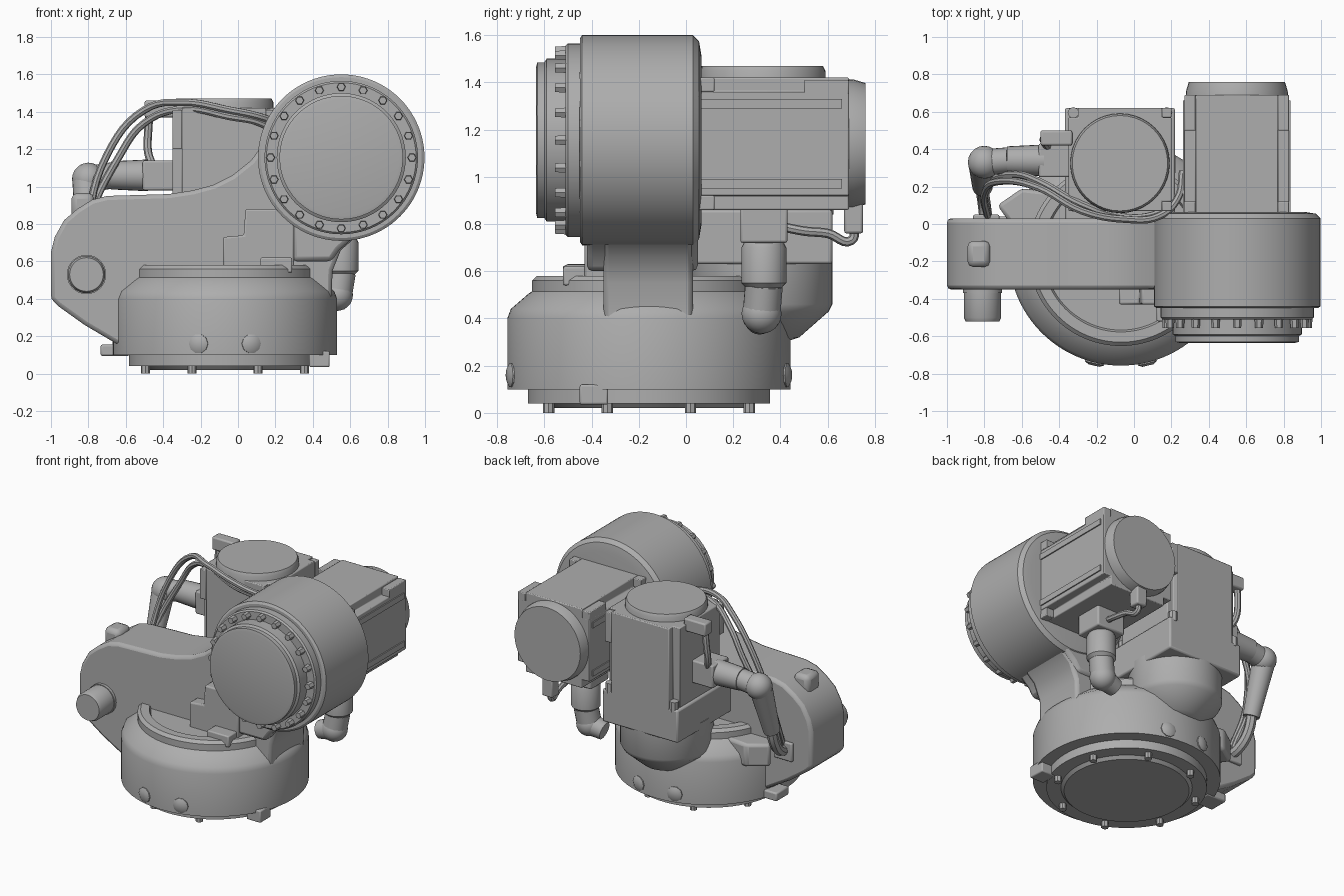
import bpy, bmesh, math
from mathutils import Vector

if "Cube" in bpy.data.objects:
    bpy.data.objects.remove(bpy.data.objects["Cube"])

GREY = (0.42, 0.42, 0.42, 1)
mat = bpy.data.materials.new("cast grey")
mat.use_nodes = True
mat.diffuse_color = GREY
mat.node_tree.nodes["Principled BSDF"].inputs["Base Color"].default_value = GREY
X, Y, Z = Vector((1, 0, 0)), Vector((0, 1, 0)), Vector((0, 0, 1))
parts = []


def add(name, bm, bevel=0):
    bmesh.ops.recalc_face_normals(bm, faces=bm.faces)
    mesh = bpy.data.meshes.new(name)
    bm.to_mesh(mesh)
    bm.free()
    mesh.materials.append(mat)
    ob = bpy.data.objects.new(name, mesh)
    bpy.context.collection.objects.link(ob)
    if bevel:
        mod = ob.modifiers.new("edge", "BEVEL")
        mod.width, mod.segments, mod.limit_method = bevel, 2, "ANGLE"
        mod.angle_limit = math.radians(40)
    parts.append(ob)


def lathe(name, profile, origin, axis=Z, seg=64):
    """Turn (radius, distance along axis) points about an axis."""
    bm = bmesh.new()
    turn = axis.to_track_quat("Z", "Y")
    rings = []
    for r, t in profile:
        angles = [2 * math.pi * i / seg for i in range(seg)]
        rings.append([bm.verts.new(Vector(origin) + turn @ Vector(
            (r * math.cos(a), r * math.sin(a), t))) for a in angles])
    for lo, hi in zip(rings, rings[1:]):
        for i in range(seg):
            j = (i + 1) % seg
            bm.faces.new((lo[i], lo[j], hi[j], hi[i]))
    bm.faces.new(rings[0])
    bm.faces.new(rings[-1])
    add(name, bm)


def rod(name, a, b, r, r2=None, seg=24):
    a, b = Vector(a), Vector(b)
    lathe(name, [(r, 0), (r2 or r, (b - a).length)], a, (b - a).normalized(), seg)


def prism(name, pts, axis, a, b, bevel=0):
    """Extrude a flat outline along y or z."""
    bm = bmesh.new()
    place = (lambda p: (p[0], a, p[1])) if axis is Y else (lambda p: (p[0], p[1], a))
    face = bm.faces.new([bm.verts.new(place(p)) for p in pts])
    out = bmesh.ops.extrude_face_region(bm, geom=[face])
    verts = [v for v in out["geom"] if isinstance(v, bmesh.types.BMVert)]
    bmesh.ops.translate(bm, verts=verts, vec=axis * (b - a))
    add(name, bm, bevel)


def box(name, x, y, z, bevel=0):
    prism(name, [(x[0], y[0]), (x[1], y[0]), (x[1], y[1]), (x[0], y[1])], Z, *z, bevel)


def ball(name, centre, r):
    bm = bmesh.new()
    bmesh.ops.create_icosphere(bm, subdivisions=3, radius=r)
    bmesh.ops.translate(bm, verts=bm.verts, vec=centre)
    add(name, bm)


def cable(name, pts, r):
    cu = bpy.data.curves.new(name, "CURVE")
    cu.dimensions, cu.bevel_depth, cu.bevel_resolution = "3D", r, 2
    cu.resolution_u, cu.use_fill_caps = 6, True
    sp = cu.splines.new("BEZIER")
    sp.bezier_points.add(len(pts) - 1)
    for bp, p in zip(sp.bezier_points, pts):
        bp.co = p
        bp.handle_left_type = bp.handle_right_type = "AUTO"
    cu.materials.append(mat)
    ob = bpy.data.objects.new(name, cu)
    bpy.context.collection.objects.link(ob)
    bpy.ops.object.select_all(action="DESELECT")
    ob.select_set(True)
    bpy.context.view_layer.objects.active = ob
    bpy.ops.object.convert(target="MESH")
    parts.append(bpy.context.view_layer.objects.active)


def notched(cx, cy, h, n):
    """Square outline with stepped corners."""
    k = h - n
    pts = [(h, -k), (h, k), (k, k), (k, h), (-k, h), (-k, k),
           (-h, k), (-h, -k), (-k, -k), (-k, -h), (k, -h), (k, -k)]
    return [(cx + x, cy + y) for x, y in pts]


# Turret with its stepped top and mounting plate
TX, TY = -0.07, -0.157
lathe("turret", [(0.4, 0.02), (0.42, 0.04), (0.513, 0.04), (0.513, 0.1), (0.6, 0.1),
                 (0.6, 0.4), (0.585, 0.44), (0.51, 0.505), (0.495, 0.515), (0.495, 0.56),
                 (0.475, 0.58), (0.42, 0.58), (0.41, 0.56)], (TX, TY, 0), seg=96)
for i in range(8):
    a = math.radians(22.5 + 45 * i)
    x, y = TX + 0.46 * math.cos(a), TY + 0.46 * math.sin(a)
    rod("mounting_bolt", (x, y, 0), (x, y, 0.06), 0.024, seg=8)
for side in (-1, 1):
    for x in (-0.21, 0.07):
        d = Vector((x - TX, side * 0.58, 0)).normalized()
        lathe("turret_lug", [(0.052, 0), (0.052, 0.06), (0.03, 0.072)],
              Vector((TX, TY, 0.16)) + d * 0.545, d, 10)
box("front_foot", (0.38, 0.49), (-0.45, -0.33), (0.035, 0.12), 0.008)
box("side_foot", (-0.735, -0.58), (-0.1, 0.04), (0.095, 0.155), 0.01)

# Arm housing that sweeps up to the drum, with the neck below it
prism("arm_housing", [
    (-1, 0.4), (-0.96, 0.36), (-0.82, 0.26), (-0.65, 0.16), (-0.45, 0.16), (0.4, 0.36),
    (0.5, 0.36), (0.505, 0.55), (0.55, 0.66), (0.63, 0.73), (0.75, 0.8), (0.55, 1.16),
    (0.15, 1.25), (0.07, 1.14), (-0.03, 1.06), (-0.13, 1.01), (-0.24, 0.98),
    (-0.37, 0.96), (-0.7, 0.95), (-0.78, 0.93), (-0.86, 0.88), (-0.93, 0.82),
    (-0.98, 0.73), (-1, 0.65)], Y, -0.35, 0.03, 0.022)
prism("neck_flare", [(0.29, 0.6), (0.5, 0.6), (0.54, 0.66), (0.62, 0.73), (0.75, 0.79),
                     (0.55, 1), (0.29, 0.9)], Y, -0.42, 0.05, 0.025)
lathe("housing_stub", [(0.105, 0), (0.105, 0.02), (0.1, 0.02), (0.1, 0.15), (0.09, 0.17)],
      (-0.81, -0.35, 0.53), -Y, 32)
box("top_fitting", (-0.89, -0.77), (-0.23, -0.09), (0.82, 0.965), 0.03)
prism("stop_bracket", [(-0.08, 0.54), (-0.08, 0.73), (0.03, 0.74), (0.04, 0.88),
                       (0.3, 0.88), (0.3, 0.54)], Y, -0.43, -0.33, 0.01)
box("stop_block", (0.12, 0.29), (-0.52, -0.4), (0.54, 0.62), 0.008)

# Shoulder drum with bolted front flange
DX, DZ = 0.552, 1.155
lathe("drum", [(0.43, -0.45), (0.445, -0.44), (0.445, 0.03), (0.42, 0.055), (0.36, 0.065)],
      (DX, 0, DZ), Y, 96)
lathe("drum_flange", [(0.41, 0.4), (0.41, 0.5), (0.4, 0.51), (0.345, 0.51), (0.345, 0.59),
                      (0.33, 0.6), (0.33, 0.63), (0.31, 0.635)], (DX, 0, DZ), -Y, 96)
for i in range(20):
    a = 2 * math.pi * i / 20
    x, z = DX + 0.378 * math.cos(a), DZ + 0.378 * math.sin(a)
    rod("flange_bolt", (x, -0.48, z), (x, -0.555, z), 0.026, 0.021, 6)

# Rear motor lying along y
MX, MZ = 0.55, 1.14
prism("rear_motor", notched(MX, MZ, 0.28, 0.06), Y, 0.03, 0.69, 0.006)
lathe("rear_motor_cap", [(0.275, 0.66), (0.272, 0.71), (0.257, 0.76)], (MX, 0, MZ), Y, 40)
for sx in (-1, 1):
    for sz in (-1, 1):
        x, z = MX + sx * 0.25, MZ + sz * 0.25
        box("rear_motor_corner", (x - 0.03, x + 0.03), (0.04, 0.12), (z - 0.03, z + 0.03), 0.005)
    x, z = MX + sx * 0.25, MZ + 0.24
    box("rear_motor_top_corner", (x - 0.03, x + 0.03), (0.5, 0.69), (z - 0.03, z + 0.03), 0.005)
    for z in (0.97, 1.31):
        x = MX + sx * 0.28
        box("rear_motor_rib", (x - 0.008, x + 0.008), (0.06, 0.66), (z - 0.02, z + 0.02))
box("rear_motor_socket", (0.44, 0.66), (0.23, 0.43), (0.72, 0.88), 0.01)
lathe("rear_motor_plug", [(0.07, 0.48), (0.075, 0.53), (0.095, 0.55), (0.095, 0.7), (0.085, 0.72)],
      (0.55, 0.33, 0), Z, 24)
ball("rear_motor_elbow", (0.53, 0.32, 0.42), 0.085)
rod("rear_motor_elbow_top", (0.53, 0.32, 0.42), (0.55, 0.33, 0.54), 0.08)
rod("rear_motor_elbow_end", (0.53, 0.32, 0.42), (0.42, 0.31, 0.39), 0.075, 0.06)
box("rear_cap_fitting", (0.52, 0.6), (0.67, 0.75), (0.76, 0.92), 0.01)
cable("rear_cap_cable", [(0.56, 0.71, 0.8), (0.56, 0.7, 0.73), (0.57, 0.6, 0.76),
                         (0.58, 0.5, 0.77), (0.57, 0.4, 0.79)], 0.02)

# Upright motor on its flared gear case
UX, UY = -0.075, 0.345
prism("upright_motor", notched(UX, UY, 0.275, 0.05), Z, 0.8, 1.42, 0.006)
lathe("upright_motor_cap", [(0.267, 1.38), (0.265, 1.45), (0.255, 1.47)],
      (UX, 0.325, 0), Z, 40)
box("motor_adapter", (-0.37, 0.22), (0.0, 0.62), (0.63, 0.86), 0.012)
lathe("gear_case", [(0.1, 0.3), (0.16, 0.32), (0.285, 0.43), (0.3, 0.46), (0.3, 0.68)],
      (UX, 0.32, 0), Z, 48)
for sx in (-1, 1):
    for sy in (-1, 1):
        x, y = UX + sx * 0.25, UY + sy * 0.25
        rod("adapter_bolt", (x, y, 0.84), (x, y, 0.91), 0.03, seg=8)
        if (sx, sy) != (-1, 1):
            box("upright_motor_corner", (x - 0.025, x + 0.025), (y - 0.025, y + 0.025),
                (1.2, 1.41), 0.005)
prism("housing_gusset", [(-0.73, 0.1), (-0.6, 0.19), (-0.34, 0.16), (-0.34, 0), (-0.66, 0)],
      Z, 0.36, 0.52, 0.02)

# Side connector of the upright motor
box("side_socket", (-0.51, -0.33), (0.25, 0.43), (0.98, 1.14), 0.01)
rod("side_plug", (-0.68, 0.34, 1.06), (-0.48, 0.34, 1.06), 0.075, 0.085)
ball("side_elbow", (-0.8, 0.33, 1.04), 0.088)
rod("side_elbow_neck", (-0.8, 0.33, 1.04), (-0.67, 0.34, 1.06), 0.07)
rod("down_plug", (-0.81, 0.32, 1.02), (-0.81, 0.2, 0.68), 0.075, 0.055)
cable("down_cable", [(-0.81, 0.21, 0.7), (-0.81, 0.17, 0.58), (-0.8, 0.1, 0.5),
                     (-0.79, 0.01, 0.47)], 0.035)
box("cable_entry", (-0.86, -0.72), (0.02, 0.05), (0.41, 0.54), 0.008)
box("upper_socket", (-0.5, -0.33), (0.42, 0.5), (1.37, 1.46), 0.01)
cable("upper_lead", [(-0.47, 0.46, 1.42), (-0.48, 0.46, 1.3), (-0.48, 0.44, 1.18),
                     (-0.45, 0.4, 1.1)], 0.022)

# Loose cables looping over to the rear motor
for dy, dz in ((0, 0), (0.035, -0.07)):
    cable("looping_cable", [
        (-0.78, 0.03 + dy, 0.5), (-0.8, 0.16 + dy, 0.78), (-0.7 - dz, 0.23 + dy, 1.17),
        (-0.5, 0.19 + dy, 1.41 + dz), (-0.28, 0.07 + dy, 1.45 + dz / 2),
        (-0.05, 0.025 + dy / 3, 1.41 + dz / 2), (0.13, 0.04 + dy / 2, 1.37 + dz / 2),
        (0.235, 0.14, 1.32 + dz), (0.26, 0.28, 1.28 + dz)], 0.02)

# Smooth round surfaces, keep hard edges
bpy.ops.object.select_all(action="DESELECT")
for ob in parts:
    ob.select_set(True)
bpy.context.view_layer.objects.active = parts[0]
bpy.ops.object.shade_smooth_by_angle(angle=math.radians(30))
